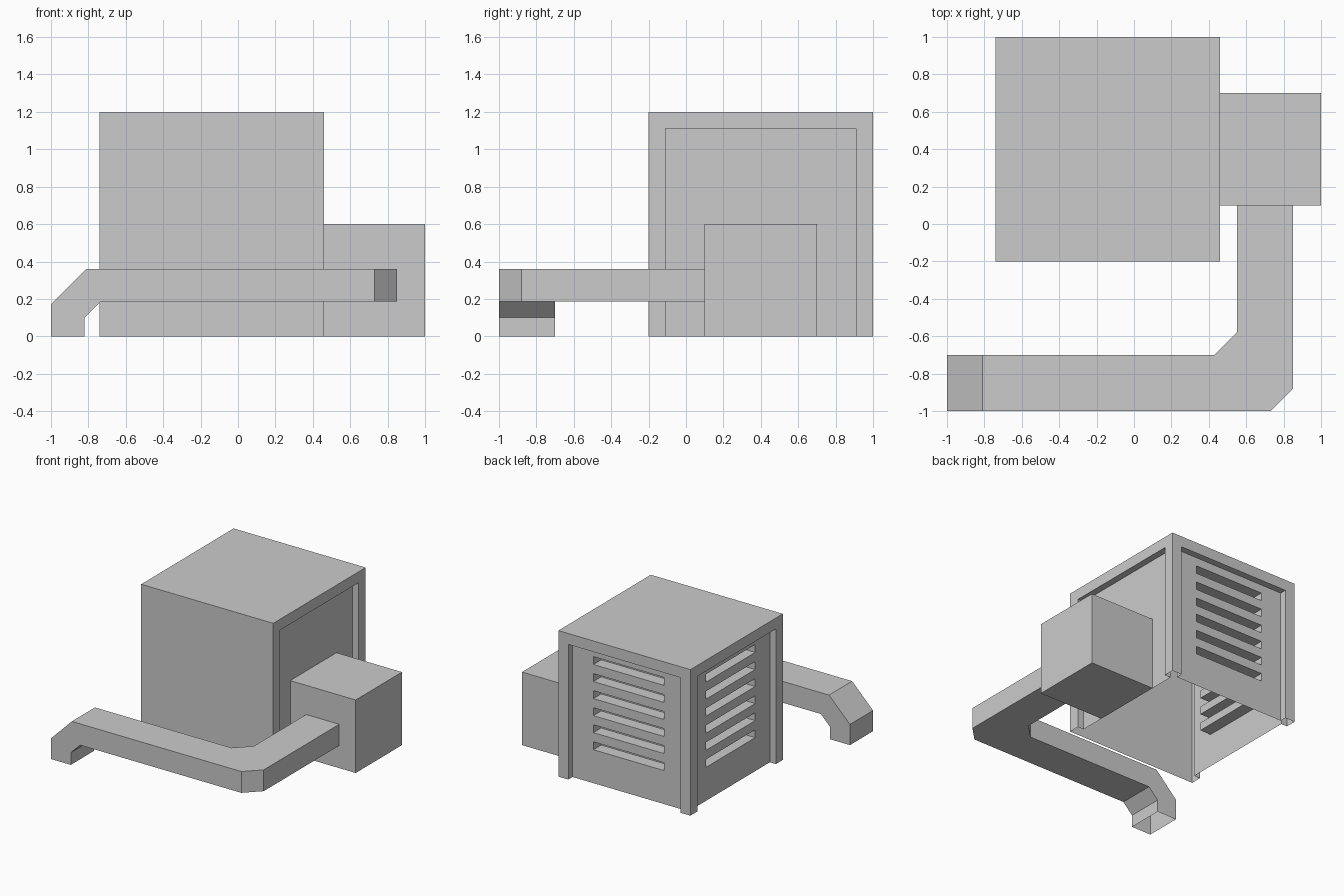
import bpy, bmesh
from mathutils import Vector

if "Cube" in bpy.data.objects:
    bpy.data.objects.remove(bpy.data.objects["Cube"])


def finish(bm, name):
    bmesh.ops.remove_doubles(bm, verts=bm.verts, dist=0.0001)
    me = bpy.data.meshes.new(name)
    bm.to_mesh(me)
    bm.free()
    ob = bpy.data.objects.new(name, me)
    bpy.context.collection.objects.link(ob)
    return ob


def quad(bm, pts):
    return bm.faces.new([bm.verts.new(p) for p in pts])


SIZE, RIM, RECESS, POCKET = 1.2, 0.09, 0.055, 0.155
SLOTS = [(t - 0.065, t) for t in (0.34, 0.48, 0.62, 0.76, 0.90, 1.04)]
SLOT_U = (0.28, 0.92)


def wall(bm, origin, u_dir, recessed, slotted):
    """One side of the housing as stepped cells: rim, recessed panel, louvre pockets."""
    o, ud, up = Vector(origin), Vector(u_dir), Vector((0, 0, 1))
    inward = -ud.cross(up)
    us, zs = [0, SIZE], [0, SIZE]
    if recessed:
        us += [RIM, SIZE - RIM]
        zs += [SIZE - RIM]
    if slotted:
        us += SLOT_U
        zs += [z for s in SLOTS for z in s]
    us.sort()
    zs.sort()

    def depth(i, j):
        u, z = (us[i] + us[i + 1]) / 2, (zs[j] + zs[j + 1]) / 2
        if slotted and SLOT_U[0] < u < SLOT_U[1] and any(a < z < b for a, b in SLOTS):
            return POCKET
        return RECESS if recessed and RIM < u < SIZE - RIM and z < SIZE - RIM else 0

    def p(u, z, d):
        return o + ud * u + up * z + inward * d

    for i in range(len(us) - 1):
        for j in range(len(zs) - 1):
            u0, u1, z0, z1, d = us[i], us[i + 1], zs[j], zs[j + 1], depth(i, j)
            quad(bm, [p(u0, z0, d), p(u1, z0, d), p(u1, z1, d), p(u0, z1, d)])
            if i + 2 < len(us) and depth(i + 1, j) != d:
                e = depth(i + 1, j)
                quad(bm, [p(u1, z0, d), p(u1, z0, e), p(u1, z1, e), p(u1, z1, d)])
            if j + 2 < len(zs) and depth(i, j + 1) != d:
                e = depth(i, j + 1)
                quad(bm, [p(u0, z1, d), p(u1, z1, d), p(u1, z1, e), p(u0, z1, e)])


# Housing: open-bottomed shell, plain front, recessed right, louvred back and left
X0, X1, Y0, Y1 = -0.74, 0.46, -0.2, 1.0
bm = bmesh.new()
wall(bm, (X0, Y0, 0), (1, 0, 0), False, False)
wall(bm, (X1, Y0, 0), (0, 1, 0), True, False)
wall(bm, (X1, Y1, 0), (-1, 0, 0), True, True)
wall(bm, (X0, Y1, 0), (0, -1, 0), True, True)
quad(bm, [(X0, Y0, SIZE), (X1, Y0, SIZE), (X1, Y1, SIZE), (X0, Y1, SIZE)])
finish(bm, "housing")

# Side box, set against the recessed right panel
bm = bmesh.new()
bmesh.ops.create_cube(bm, size=1)
bx0 = X1 - RECESS
for v in bm.verts:
    v.co = (bx0 + (v.co.x + 0.5) * (1 - bx0), 0.4 + v.co.y * 0.6, (v.co.z + 0.5) * 0.6)
finish(bm, "side_box")

# Duct: rectangular section swept round two chamfered bends, open ends
LO, HI = 0.185, 0.36


def flat_ring(inner, outer):
    return [(*inner, LO), (*inner, HI), (*outer, HI), (*outer, LO)]


def drop_ring(low, high):
    (xl, zl), (xh, zh) = low, high
    return [(xl, -0.7, zl), (xh, -0.7, zh), (xh, -1, zh), (xl, -1, zl)]


rings = [
    flat_ring((0.55, 0.1), (0.85, 0.1)),
    flat_ring((0.55, -0.58), (0.85, -0.88)),
    flat_ring((0.43, -0.7), (0.73, -1)),
    drop_ring((-0.735, LO), (-0.81, HI)),
    drop_ring((-0.82, 0.1), (-1, 0.17)),
    drop_ring((-0.82, 0), (-1, 0)),
]
bm = bmesh.new()
for a, b in zip(rings, rings[1:]):
    for k in range(4):
        n = (k + 1) % 4
        quad(bm, [a[k], a[n], b[n], b[k]])
bmesh.ops.remove_doubles(bm, verts=bm.verts, dist=0.0001)
bmesh.ops.recalc_face_normals(bm, faces=bm.faces)
finish(bm, "duct")
